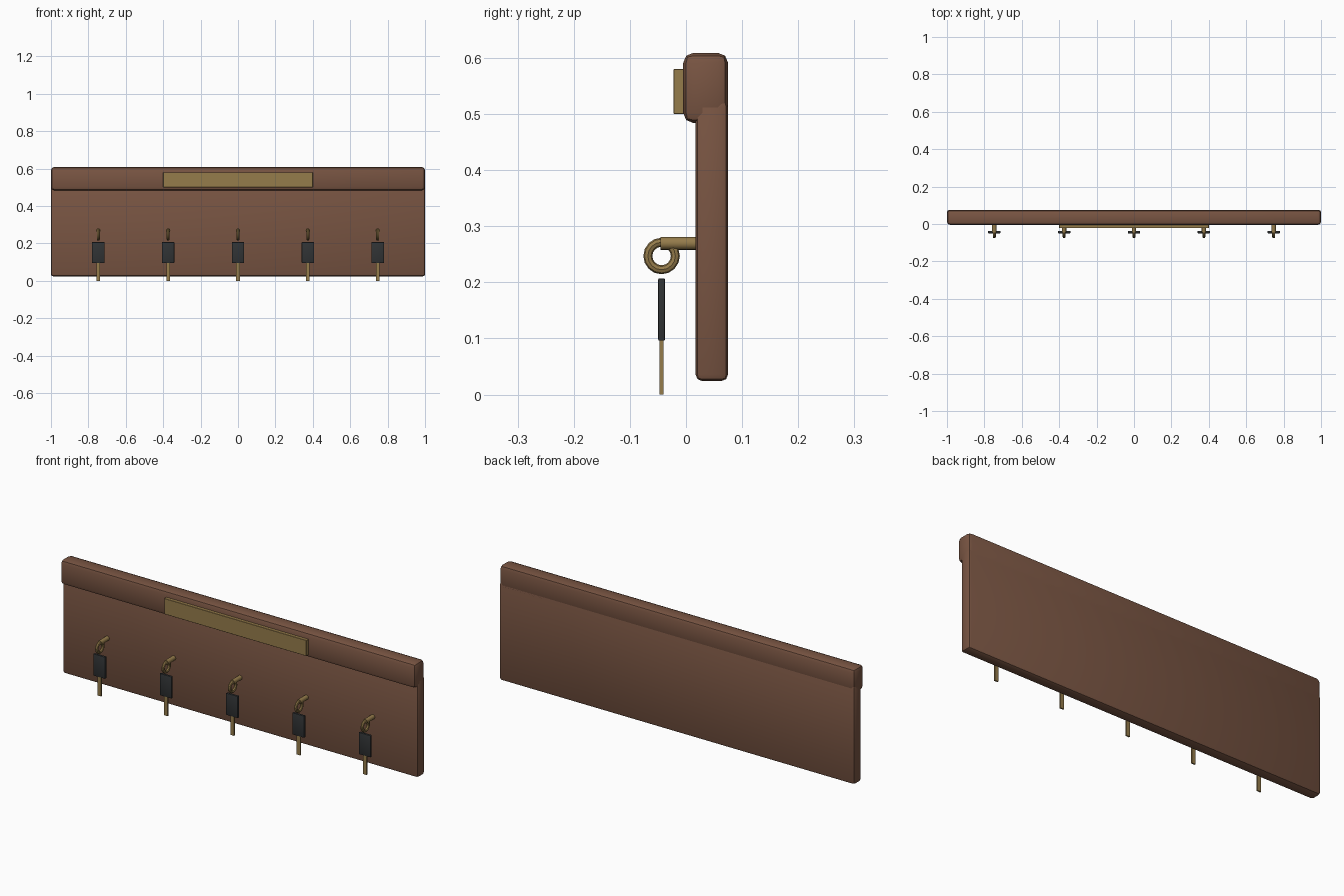
import bpy
from math import pi, radians

if "Cube" in bpy.data.objects:
    bpy.data.objects.remove(bpy.data.objects["Cube"])


def material(name, rgb):
    m = bpy.data.materials.new(name)
    m.diffuse_color = (*rgb, 1)
    m.use_nodes = True
    m.node_tree.nodes["Principled BSDF"].inputs["Base Color"].default_value = m.diffuse_color
    return m


wood = material("wood", (0.19, 0.09, 0.055))
brass = material("brass", (0.30, 0.20, 0.07))
black = material("black_plastic", (0.03, 0.033, 0.035))


def finish(name, mat):
    o = bpy.context.object
    o.name = name
    o.data.materials.append(mat)
    bpy.ops.object.shade_smooth_by_angle(angle=radians(35))
    return o


def box(name, lo, hi, mat, bevel=0, segments=2):
    bpy.ops.mesh.primitive_cube_add(size=1, location=[(a + b) / 2 for a, b in zip(lo, hi)])
    o = bpy.context.object
    o.scale = [b - a for a, b in zip(lo, hi)]
    bpy.ops.object.transform_apply(location=False, rotation=False, scale=True)
    if bevel:
        b = o.modifiers.new("bevel", "BEVEL")
        b.width, b.segments = bevel, segments
        bpy.ops.object.modifier_apply(modifier=b.name)
    return finish(name, mat)


# Wooden back board, top rail and brass label plate
box("back_board", (-1, 0.017, 0.024), (1, 0.075, 0.524), wood, 0.012)
box("top_rail", (-1, -0.005, 0.484), (1, 0.075, 0.609), wood, 0.018)
box("label_plate", (-0.4, -0.022, 0.5), (0.4, 0.0, 0.58), brass, 0.001, 1)

# Five hooks, each with a hanging key
KEY_Y = -0.0435
for i in range(-2, 3):
    x = i * 0.3735
    # Peg into the board
    bpy.ops.mesh.primitive_cylinder_add(vertices=16, radius=0.0115, depth=0.075,
                                        location=(x, -0.0075, 0.2695), rotation=(pi / 2, 0, 0))
    finish("hook_peg", brass)
    # Ring at the peg tip
    bpy.ops.mesh.primitive_torus_add(major_radius=0.0245, minor_radius=0.008,
                                     major_segments=16, minor_segments=8,
                                     location=(x, KEY_Y, 0.247), rotation=(0, pi / 2, 0))
    finish("hook_ring", brass)
    # Key head and blade
    box("key_head", (x - 0.033, KEY_Y - 0.006, 0.096), (x + 0.033, KEY_Y + 0.006, 0.207), black, 0.002, 2)
    box("key_blade", (x - 0.01, KEY_Y - 0.0035, 0.0), (x + 0.01, KEY_Y + 0.0035, 0.1), brass)
